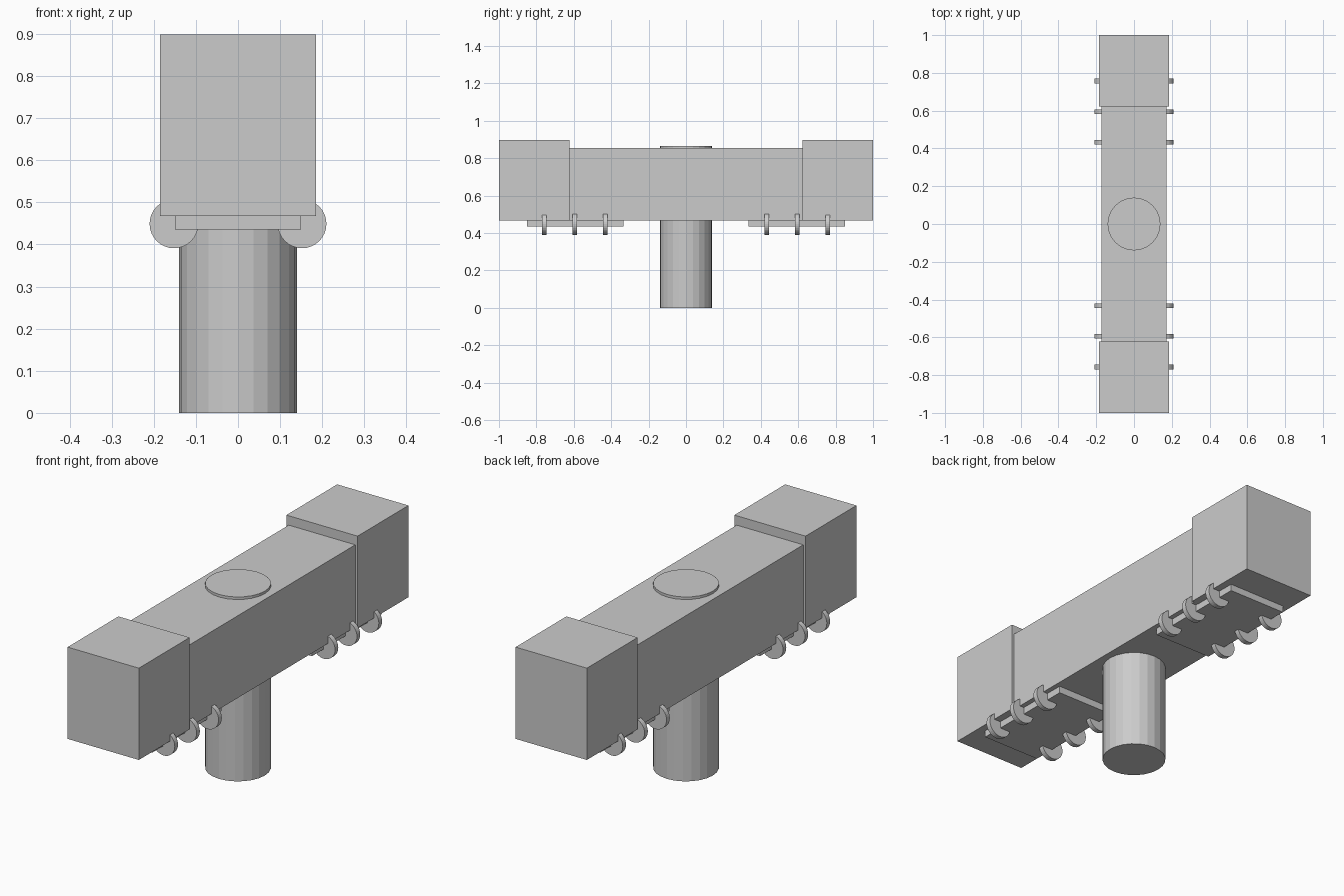
import bpy
from math import pi

cube = bpy.data.objects.get("Cube")
if cube:
    bpy.data.objects.remove(cube, do_unlink=True)

grey = bpy.data.materials.new("plain_grey")
grey.use_nodes = True
colour = (0.6, 0.6, 0.6, 1)
grey.diffuse_color = colour
grey.node_tree.nodes["Principled BSDF"].inputs["Base Color"].default_value = colour


def finish(name):
    ob = bpy.context.object
    ob.name = name
    ob.data.materials.append(grey)
    return ob


def box(name, half_x, y0, y1, z0, z1):
    bpy.ops.mesh.primitive_cube_add(size=1, location=(0, (y0 + y1) / 2, (z0 + z1) / 2))
    bpy.context.object.scale = (2 * half_x, y1 - y0, z1 - z0)
    bpy.ops.object.transform_apply(location=False, rotation=False, scale=True)
    return finish(name)


def cylinder(name, radius, depth, location, sides, rotation=(0, 0, 0)):
    bpy.ops.mesh.primitive_cylinder_add(vertices=sides, radius=radius, depth=depth,
                                        location=location, rotation=rotation)
    return finish(name)


# Central post passing through the beam
cylinder("post", 0.14, 0.866, (0, 0, 0.433), 24)
box("beam", 0.173, -0.63, 0.63, 0.468, 0.854)

# End blocks, underside plates and the discs along their edges
for end, s in (("front", -1), ("back", 1)):
    box(end + "_end_block", 0.185, *sorted((s * 0.623, s)), 0.467, 0.898)
    box(end + "_under_plate", 0.15, *sorted((s * 0.335, s * 0.85)), 0.435, 0.475)
    for side, x in (("right", -0.152), ("left", 0.152)):
        for i, y in enumerate((0.432, 0.595, 0.757)):
            cylinder(f"{end}_{side}_disc_{i + 1}", 0.058, 0.024,
                     (x, s * y, 0.449), 32, (pi / 2, 0, 0))
